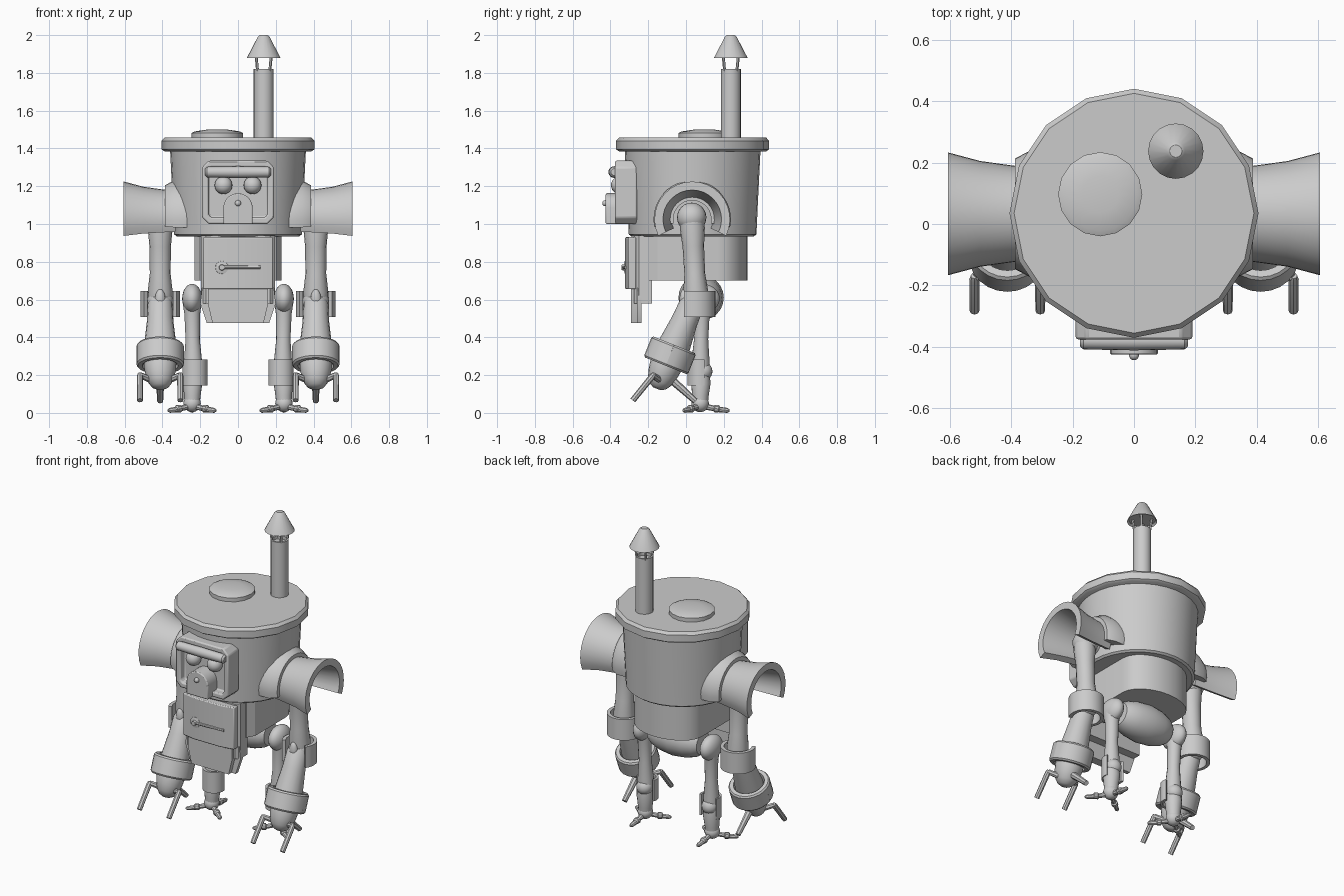
import bpy, bmesh, math
from mathutils import Vector, Matrix

if "Cube" in bpy.data.objects:
    bpy.data.objects.remove(bpy.data.objects["Cube"])

R = math.radians


def finish(name, bm, mat=None, mirror=False, bevel=0, smooth=35):
    if mat is not None:
        bm.transform(mat)
    bmesh.ops.remove_doubles(bm, verts=bm.verts, dist=1e-5)
    bmesh.ops.recalc_face_normals(bm, faces=bm.faces)
    me = bpy.data.meshes.new(name)
    bm.to_mesh(me)
    bm.free()
    ob = bpy.data.objects.new(name, me)
    bpy.context.collection.objects.link(ob)
    bpy.ops.object.select_all(action='DESELECT')
    ob.select_set(True)
    bpy.context.view_layer.objects.active = ob
    bpy.ops.object.shade_smooth_by_angle(angle=R(smooth))
    if bevel:
        m = ob.modifiers.new("bevel", 'BEVEL')
        m.width, m.segments = bevel, 2
    if mirror:
        ob.modifiers.new("mirror", 'MIRROR')
    return ob


def axis_matrix(loc, direction):
    return Matrix.Translation(loc) @ Vector(direction).to_track_quat('Z', 'Y').to_matrix().to_4x4()


def revolve(name, prof, mat, seg=24, a0=0, a1=360, mirror=False):
    """Full turn: open (r, z) profile capped on the axis. Partial turn: closed section."""
    bm = bmesh.new()
    full = a1 - a0 == 360
    if full:
        prof = [(0, prof[0][1])] + list(prof) + [(0, prof[-1][1])]
    n = seg if full else seg + 1
    rings = []
    for i in range(n):
        a = R(a0 + (a1 - a0) * i / seg)
        rings.append([bm.verts.new((r * math.cos(a), r * math.sin(a), z)) for r, z in prof])
    m = len(prof)
    for i in range(seg):
        p, q = rings[i], rings[(i + 1) % n]
        for j in range(m - 1 if full else m):
            k = (j + 1) % m
            bm.faces.new((p[j], p[k], q[k], q[j]))
    if full:
        bmesh.ops.remove_doubles(bm, verts=bm.verts, dist=1e-5)
        bmesh.ops.dissolve_degenerate(bm, edges=bm.edges, dist=1e-6)
    else:
        bm.faces.new(rings[0])
        bm.faces.new(rings[-1])
    return finish(name, bm, mat, mirror)


def up(x, y, z=0):
    return Matrix.Translation((x, y, z))


def limb(name, p0, p1, prof, mirror=True, seg=16):
    """Round limb from p0 to p1; prof is (fraction along, radius)."""
    p0, p1 = Vector(p0), Vector(p1)
    d = p1 - p0
    return revolve(name, [(r, t * d.length) for t, r in prof], axis_matrix(p0, d), seg, mirror=mirror)


def ball(name, loc, r, scale=(1, 1, 1), mirror=False):
    bm = bmesh.new()
    bmesh.ops.create_uvsphere(bm, u_segments=20, v_segments=12, radius=r)
    return finish(name, bm, Matrix.Translation(loc) @ Matrix.Diagonal((*scale, 1)), mirror)


def prism(name, pts, lo, hi, axis='Y', inset=0, sink=0, bevel=0):
    """Extruded outline: (x, z) along y, or (x, y) along z; optional recessed front."""
    bm = bmesh.new()
    vec = (lambda p, h: (p[0], h, p[1])) if axis == 'Y' else (lambda p, h: (p[0], p[1], h))
    a = [bm.verts.new(vec(p, lo)) for p in pts]
    b = [bm.verts.new(vec(p, hi)) for p in pts]
    front = bm.faces.new(a)
    bm.faces.new(b)
    for i in range(len(pts)):
        j = (i + 1) % len(pts)
        bm.faces.new((a[i], a[j], b[j], b[i]))
    bmesh.ops.recalc_face_normals(bm, faces=bm.faces)
    if inset:
        bmesh.ops.inset_region(bm, faces=[front], thickness=inset)
        hole = bmesh.ops.extrude_face_region(bm, geom=[front])
        bmesh.ops.translate(bm, vec=(0, sink, 0), verts=[v for v in hole['geom'] if isinstance(v, bmesh.types.BMVert)])
        if front.is_valid:
            bm.faces.remove(front)
    return finish(name, bm, bevel=bevel, smooth=30)


def chamfered(x, z0, z1, c):
    return [(-x + c, z0), (x - c, z0), (x, z0 + c), (x, z1 - c), (x - c, z1), (-x + c, z1), (-x, z1 - c), (-x, z0 + c)]


# Drum body and lid
C = 0.035
revolve("drum_body", [(.325, .935), (.338, .945), (.345, 1.1), (.36, 1.40)], up(0, C), 32)
revolve("lid", [(.39, 1.385), (.405, 1.395), (.405, 1.44), (.39, 1.457)], up(0, C), 16)
revolve("top_hatch", [(.137, 1.44), (.137, 1.482), (.12, 1.49), (.06, 1.499)], up(-.11, .097), 16)

# Chimney with posts and cone cap
CX, CY = .136, .237
revolve("chimney_pipe", [(.053, 1.44), (.053, 1.82), (.042, 1.82), (.042, 1.8)], up(CX, CY), 20)
for i in range(4):
    a = R(45 + 90 * i)
    d = Vector((math.cos(a), math.sin(a), 0))
    limb("chimney_post", Vector((CX, CY, 1.81)) + d * .046, Vector((CX, CY, 1.9)) + d * .058,
         [(0, .008), (1, .008)], False, 6)
revolve("chimney_cap", [(.08, 1.89), (.09, 1.878), (.03, 1.993), (.02, 2.0)], up(CX, CY), 20)

# Face: recessed frame, brow, eyes, snout, nose
prism("face_frame", chamfered(.19, 1.0, 1.335, .035), -.375, -.26, inset=.037, sink=.045, bevel=.008)
limb("brow", (-.175, -.38, 1.275), (.175, -.38, 1.275),
     [(0, .018), (.03, .028), (.5, .031), (.97, .028), (1, .018)], False)
ball("eye", (.077, -.35, 1.205), .047, mirror=True)
arch = [(-.078, 1.0), (.078, 1.0)] + [(.078 * math.cos(R(a)), 1.085 + .078 * math.sin(R(a))) for a in range(0, 181, 18)]
prism("snout", arch, -.425, -.32, bevel=.006)
ball("nose", (0, -.427, 1.11), .016)

# Waist with rounded back, barrel pelvis
back = [(.23 * math.cos(R(a)), .17 + .155 * math.sin(R(a))) for a in range(0, 181, 15)]
prism("waist", [(-.2, -.2), (.2, -.2), (.23, -.15)] + back + [(-.23, -.15)], .70, .95, 'Z')
limb("pelvis_barrel", (-.18, .08, .61), (.18, .08, .61),
     [(0, .07), (.08, .09), (.25, .11), (.5, .12), (.75, .11), (.92, .09), (1, .07)], False, 24)

# Front door, frame and apron
prism("door_frame", [(-.195, -.18), (-.195, -.25), (-.17, -.275), (.17, -.275), (.195, -.25), (.195, -.18)], .58, .94, 'Z')
prism("door", [(-.185, -.265), (-.185, -.305), (-.09, -.322), (.09, -.322), (.185, -.305), (.185, -.265)],
      .655, .93, 'Z', bevel=.006)
prism("apron", [(-.165, .475), (.165, .475), (.2, .58), (.19, .66), (-.19, .66), (-.2, .58)], -.26, -.235)
prism("apron_front", [(-.135, .475), (.135, .475), (.16, .58), (.16, .66), (-.16, .66), (-.16, .58)], -.29, -.25)
revolve("door_knob", [(.036, 0), (.034, .012), (.016, .016), (.014, .03)], axis_matrix((-.085, -.312, .77), (0, -1, 0)), 16)
limb("door_handle", (-.085, -.33, .77), (.12, -.318, .77), [(0, .009), (1, .009)], False, 8)

# Shoulder collar and flared half-horn guard
side = Matrix.Translation((0, .033, 1.025)) @ Matrix.Rotation(R(90), 4, 'Y')
revolve("shoulder_collar", [(.1, .27), (.205, .27), (.205, .34), (.18, .387), (.1, .387)], side, 20, 78, 282, True)
revolve("shoulder_guard", [(.11, .33), (.15, .33), (.158, .40), (.172, .5), (.2, .605), (.155, .605), (.125, .45)],
        side, 20, 64, 296, True)

# Arms
AX = .412
ball("shoulder_ball", (AX - .01, .03, 1.035), .078, mirror=True)
limb("shoulder_axle", (.3, .03, 1.035), (AX, .03, 1.035), [(0, .06), (1, .06)])
limb("upper_arm", (AX, .03, 1.05), (AX, .055, .57), [(0, .06), (.15, .066), (.35, .057), (.65, .055), (.85, .066), (1, .06)])
ball("elbow_ball", (AX, .055, .59), .07, mirror=True)
ball("elbow_bolt", (AX, -.012, .6), .055, (.5, .4, 1), True)
revolve("elbow_cuff", [(.083, .508), (.105, .508), (.105, .645), (.083, .645)], up(AX, .05), 20, -35, 215, True)
fore = Vector((0, -.37, -.93)).normalized()
wrist = Vector((AX, -.085, .305))
limb("forearm", (AX, .045, .61), wrist + fore * .05, [(0, .05), (.1, .066), (.35, .07), (.7, .085), (1, .088)])
wm = axis_matrix(wrist, fore)
revolve("wrist_cuff", [(.095, -.06), (.118, -.06), (.126, -.05), (.126, .05), (.118, .06), (.095, .06), (.085, .0)],
        wm, 24, 0, 359.9, True)
revolve("hand", [(.085, .02), (.085, .07), (.078, .11), (.065, .15), (.045, .178), (.02, .19)], wm, 20, mirror=True)

# Claw fingers
for s in (-1, 1):
    fx = AX + s * .107
    limb("knuckle", (AX + s * .05, -.14, .175), (fx, -.175, .2), [(0, .018), (1, .016)], seg=8)
    limb("front_finger", (fx, -.168, .207), (fx, -.282, .066), [(0, .012), (.1, .017), (1, .016)], seg=8)
limb("rear_finger", (AX, -.07, .17), (AX, .05, .062), [(0, .022), (.3, .02), (1, .016)], seg=8)

# Legs
LX = .243
ball("hip_ball", (LX, .085, .605), .085, (.62, 1.1, .92), True)
limb("thigh", (LX, .085, .58), (LX - .006, .075, .2), [(0, .05), (.15, .042), (.5, .038), (.8, .048), (1, .05)])
ball("knee_ball", (LX - .006, .09, .22), .05, mirror=True)
revolve("knee_cuff", [(.052, .145), (.067, .145), (.067, .282), (.052, .282)], up(LX - .015, .075), 20, 160, 380, True)
limb("shin", (LX - .004, .08, .21), (LX, .075, .04), [(0, .045), (.3, .052), (.7, .044), (1, .04)])
ball("foot_ball", (LX, .075, .05), .046, mirror=True)

# Segmented toes
for ang in (-145, -35, 90):
    d = Vector((math.cos(R(ang)), math.sin(R(ang)), 0))
    base = Vector((LX, .075, 0))
    limb("toe_base", base + d * .02 + Vector((0, 0, .035)), base + d * .08 + Vector((0, 0, .022)), [(0, .017), (1, .014)], seg=8)
    limb("toe_joint", base + d * .07 + Vector((0, 0, .023)), base + d * .105 + Vector((0, 0, .021)),
         [(0, .012), (.2, .021), (.8, .02), (1, .012)], seg=10)
    limb("toe_tip", base + d * .1 + Vector((0, 0, .018)), base + d * .155 + Vector((0, 0, .012)), [(0, .015), (.8, .013), (1, .006)], seg=8)
